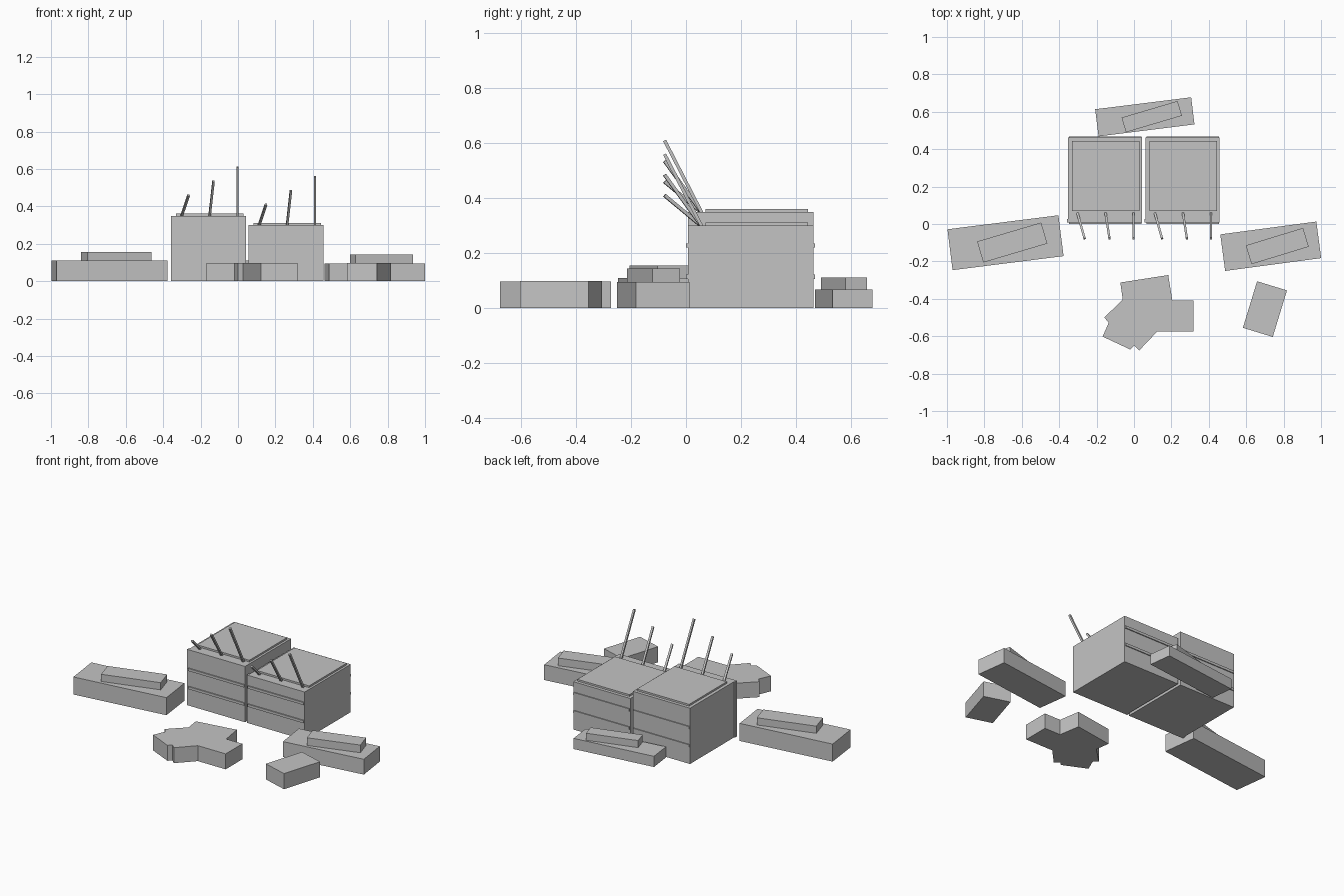
import bpy, bmesh
from math import radians
from mathutils import Vector

old = bpy.data.objects.get("Cube")
if old:
    bpy.data.objects.remove(old, do_unlink=True)

# One plain grey for the whole site model
grey = bpy.data.materials.new("plain_grey")
grey.use_nodes = True
tone = (0.55, 0.55, 0.55, 1)
grey.diffuse_color = tone
grey.node_tree.nodes["Principled BSDF"].inputs["Base Color"].default_value = tone


def finish(name, bm):
    mesh = bpy.data.meshes.new(name)
    bmesh.ops.recalc_face_normals(bm, faces=bm.faces)
    bm.to_mesh(mesh)
    bm.free()
    mesh.materials.append(grey)
    obj = bpy.data.objects.new(name, mesh)
    bpy.context.collection.objects.link(obj)
    return obj


def box(name, centre, size, turn=0.0):
    """Box given by its centre, its size and a turn about z in degrees."""
    bm = bmesh.new()
    bmesh.ops.create_cube(bm, size=1)
    bmesh.ops.scale(bm, vec=size, verts=bm.verts)
    obj = finish(name, bm)
    obj.location = centre
    obj.rotation_euler.z = radians(turn)
    return obj


def span(name, low, high):
    """Upright box between two opposite corners."""
    low, high = Vector(low), Vector(high)
    return box(name, (low + high) / 2, high - low)


def beam(name, start, end, thick):
    """Square bar running from start to end."""
    start, end = Vector(start), Vector(end)
    obj = box(name, (start + end) / 2, (thick, thick, (end - start).length))
    obj.rotation_euler = (end - start).to_track_quat("Z", "Y").to_euler()


def slab(name, outline, height):
    """Flat outline pulled up from the ground."""
    bm = bmesh.new()
    face = bm.faces.new([bm.verts.new((x, y, 0)) for x, y in outline])
    top = bmesh.ops.extrude_face_region(bm, geom=[face])["geom"]
    bmesh.ops.translate(bm, vec=(0, 0, height),
                        verts=[v for v in top if isinstance(v, bmesh.types.BMVert)])
    finish(name, bm)


# Two main blocks with roof panels, floor ledges, corner strips and masts
FRONT, BACK, WIDTH = 0.007, 0.463, 0.396
for side, x0, height in (("right", -0.352, 0.35), ("left", 0.062, 0.30)):
    x1 = x0 + WIDTH
    span(side + "_block", (x0, FRONT, 0), (x1, BACK, height))
    span(side + "_roof_panel", (x0 + 0.02, 0.07, height - 0.01),
         (x1 - 0.014, 0.443, height + 0.011))
    for floor in (1, 2):
        z = 0.114 * floor
        span(f"{side}_ledge_{floor}", (x0 + 0.004, FRONT - 0.007, z - 0.008),
             (x1 - 0.004, BACK + 0.006, z + 0.008))
    span(side + "_corner_strip", (x0 - 0.006, FRONT, 0),
         (x0 + 0.01, FRONT + 0.02, height))
    for i, lean in enumerate((0.038, 0.021, 0.0)):
        x = x0 + 0.05 + 0.15 * i
        beam(f"{side}_mast_{i + 1}", (x, 0.057, height - 0.002),
             (x + lean, -0.078, height + 0.11 + 0.075 * i), 0.012)

# Stepped low buildings: base centre, base size, turn, then the upper step
pavilions = {
    "right_pavilion": ((-0.687, -0.10), (0.598, 0.22, 0.11), 7.2,
                       (-0.651, -0.099), (0.357, 0.117, 0.045), 16.5),
    "left_pavilion": ((0.731, -0.119), (0.518, 0.197, 0.096), 7.6,
                      (0.766, -0.118), (0.32, 0.105, 0.048), 17.0),
    "back_pavilion": ((0.058, 0.573), (0.517, 0.146, 0.067), 7.1,
                      (0.095, 0.574), (0.312, 0.082, 0.044), 16.5),
}
for name, (base, size, turn, upper, step, twist) in pavilions.items():
    box(name + "_base", (*base, size[2] / 2), size, turn)
    box(name + "_step", (*upper, size[2] + step[2] / 2), step, twist)

# Small single block at the front
box("front_block", (0.70, -0.455, 0.049), (0.167, 0.26, 0.098), -17.0)

# Branching low building at the front
slab("branching_building", [
    (-0.073, -0.313), (0.183, -0.273), (0.205, -0.409), (0.317, -0.409),
    (0.317, -0.575), (0.124, -0.575), (0.028, -0.676), (0.001, -0.65),
    (-0.02, -0.671), (-0.168, -0.602), (-0.135, -0.527), (-0.159, -0.50),
    (-0.06, -0.404)], 0.097)
